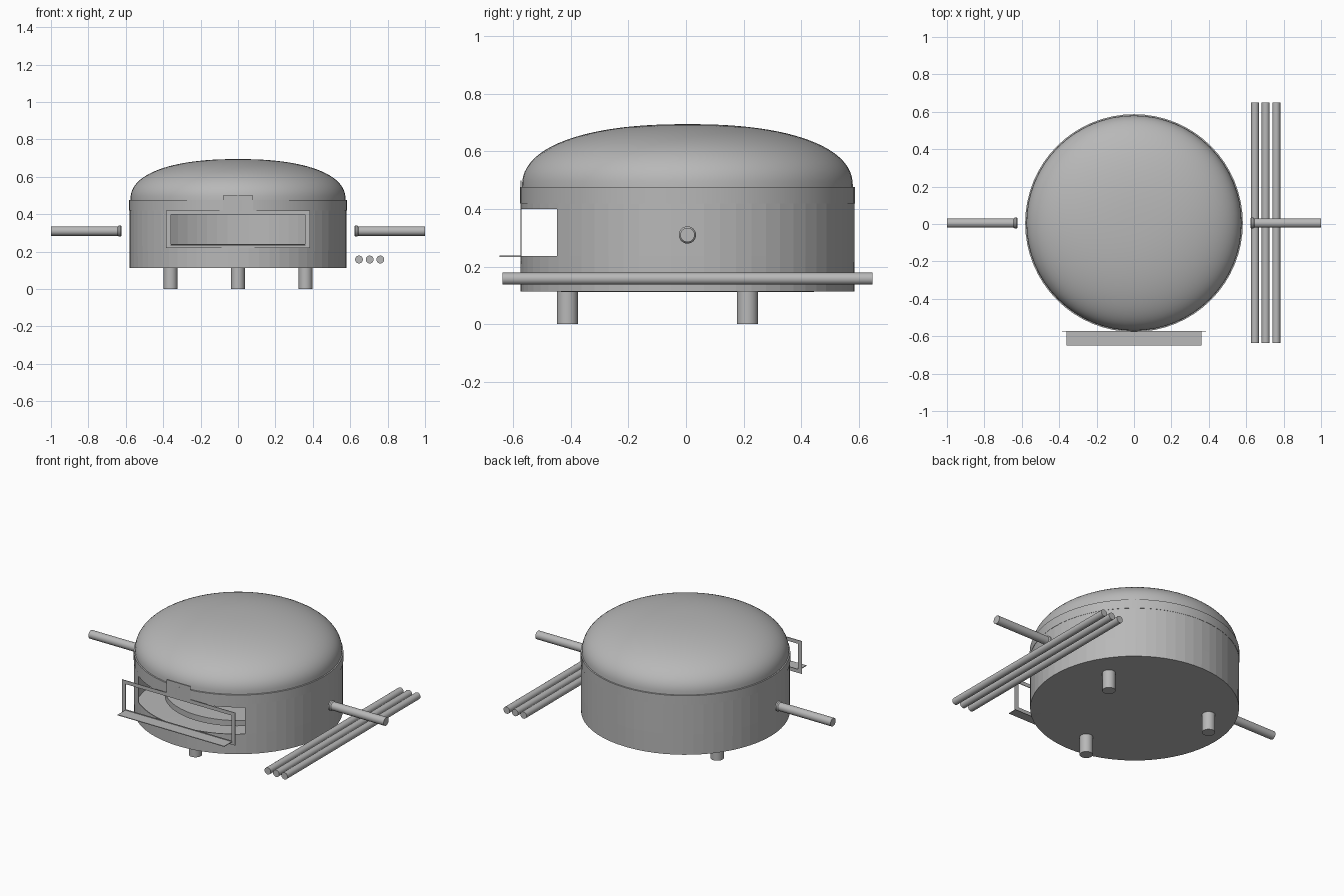
import bpy, bmesh, math
from mathutils import Matrix, Vector

cube = bpy.data.objects.get("Cube")
if cube:
    bpy.data.objects.remove(cube, do_unlink=True)

CY = 0.005            # centre of the drum along y
SIDES = 64

steel = bpy.data.materials.new("grey_steel")
steel.use_nodes = True
GREY = (0.48, 0.48, 0.48, 1)
steel.diffuse_color = GREY
steel.node_tree.nodes["Principled BSDF"].inputs["Base Color"].default_value = GREY


def finish(name, bm, smooth=True):
    bmesh.ops.recalc_face_normals(bm, faces=bm.faces)
    mesh = bpy.data.meshes.new(name)
    bm.to_mesh(mesh)
    bm.free()
    mesh.materials.append(steel)
    ob = bpy.data.objects.new(name, mesh)
    bpy.context.collection.objects.link(ob)
    if smooth:
        bpy.ops.object.select_all(action="DESELECT")
        ob.select_set(True)
        bpy.context.view_layer.objects.active = ob
        bpy.ops.object.shade_smooth_by_angle(angle=math.radians(35))
    return ob


def lathe(profile, sides=SIDES):
    """Spin (radius, height) points around z."""
    bm = bmesh.new()
    verts = [bm.verts.new((r, 0, z)) for r, z in profile]
    edges = [bm.edges.new(pair) for pair in zip(verts, verts[1:])]
    bmesh.ops.spin(bm, geom=verts + edges, axis=(0, 0, 1), cent=(0, 0, 0),
                   angle=math.tau, steps=sides, use_merge=True)
    bmesh.ops.remove_doubles(bm, verts=bm.verts, dist=0.0001)
    return bm


def rod(name, start, end, profile=None, radius=0.02, sides=24):
    """Closed round bar between two points, with an optional profile."""
    start, end = Vector(start), Vector(end)
    length = (end - start).length
    bm = lathe(profile or [(0, 0), (radius, 0), (radius, length), (0, length)], sides)
    turn = (end - start).to_track_quat("Z", "Y").to_matrix().to_4x4()
    bm.transform(Matrix.Translation(start) @ turn)
    return finish(name, bm)


def add_box(bm, x0, x1, y0, y1, z0, z1):
    size = Matrix.Diagonal((x1 - x0, y1 - y0, z1 - z0, 1))
    mid = Matrix.Translation(((x0 + x1) / 2, (y0 + y1) / 2, (z0 + z1) / 2))
    bmesh.ops.create_cube(bm, size=1, matrix=mid @ size)


# Drum body: open shell with a window cut in the front wall
W, LOW, HIGH = 0.36, 0.236, 0.40
bm = lathe([(0, 0.115), (0.578, 0.115), (0.578, 0.44)])
bm.transform(Matrix.Translation((0, CY, 0)))
for point, normal in (((W, 0, 0), (1, 0, 0)), ((-W, 0, 0), (1, 0, 0)),
                      ((0, 0, LOW), (0, 0, 1)), ((0, 0, HIGH), (0, 0, 1))):
    bmesh.ops.bisect_plane(bm, geom=bm.verts[:] + bm.edges[:] + bm.faces[:],
                           plane_co=point, plane_no=normal)
window = []
for f in bm.faces:
    c = f.calc_center_median()
    if c.y < -0.4 and abs(c.x) < W and LOW < c.z < HIGH:
        window.append(f)
bmesh.ops.delete(bm, geom=window, context="FACES")
body = finish("drum_body", bm, smooth=False)
shell = body.modifiers.new("sheet_thickness", "SOLIDIFY")
shell.thickness = 0.005
shell.offset = 0 if body.data.polygons[0].normal.z == 0 else -1

# Domed lid with its rim band
profile = [(0.576, 0.42), (0.582, 0.42), (0.582, 0.476), (0.575, 0.477)]
POWER = 2 / 2.3
for i in range(1, 25):
    a = math.pi / 2 * i / 24
    r = 0.575 * max(math.cos(a), 0) ** POWER if i < 24 else 0
    profile.append((r, 0.477 + 0.218 * math.sin(a) ** POWER))
bm = lathe(profile)
bm.transform(Matrix.Translation((0, CY, 0)))
finish("domed_lid", bm)

# Round baking stone inside the drum
rod("baking_stone", (0, CY, 0.205), (0, CY, 0.24), radius=0.41, sides=SIDES)

# Flat frame in front of the window, with a tab on top
bm = bmesh.new()
Y0, Y1 = -0.576, -0.572
for s in (-1, 1):
    add_box(bm, min(s * 0.384, s * 0.358), max(s * 0.384, s * 0.358), Y0, Y1, 0.22, 0.42)
add_box(bm, -0.358, 0.358, Y0, Y1, 0.22, 0.242)
add_box(bm, -0.358, 0.358, Y0, Y1, 0.398, 0.42)
add_box(bm, -0.08, 0.08, Y0, Y1, 0.42, 0.50)
finish("window_frame", bm, smooth=False)

# Thin shelf in front of the window
bm = bmesh.new()
add_box(bm, -0.361, 0.361, -0.649, -0.572, 0.234, 0.238)
finish("front_shelf", bm, smooth=False)

# Side handles with a rounded collar at the inner end
grip = [(0, 0), (0.024, 0), (0.03, 0.005), (0.03, 0.014), (0.025, 0.021),
        (0.025, 0.378), (0, 0.378)]
for side, s in (("left", 1), ("right", -1)):
    rod(side + "_handle", (s * 0.622, CY, 0.31), (s, CY, 0.31), profile=grip)

# Three loose poles lying beside the drum
for i in range(3):
    x = 0.647 + 0.057 * i
    rod(f"loose_pole_{i + 1}", (x, -0.637, 0.158), (x, 0.649, 0.158), radius=0.021)

# Three short legs, evenly spaced
for i, name in enumerate(("front_leg", "back_left_leg", "back_right_leg")):
    a = math.radians(-90 + 120 * i)
    x, y = 0.417 * math.cos(a), CY + 0.417 * math.sin(a)
    rod(name, (x, y, 0), (x, y, 0.12), radius=0.037)
